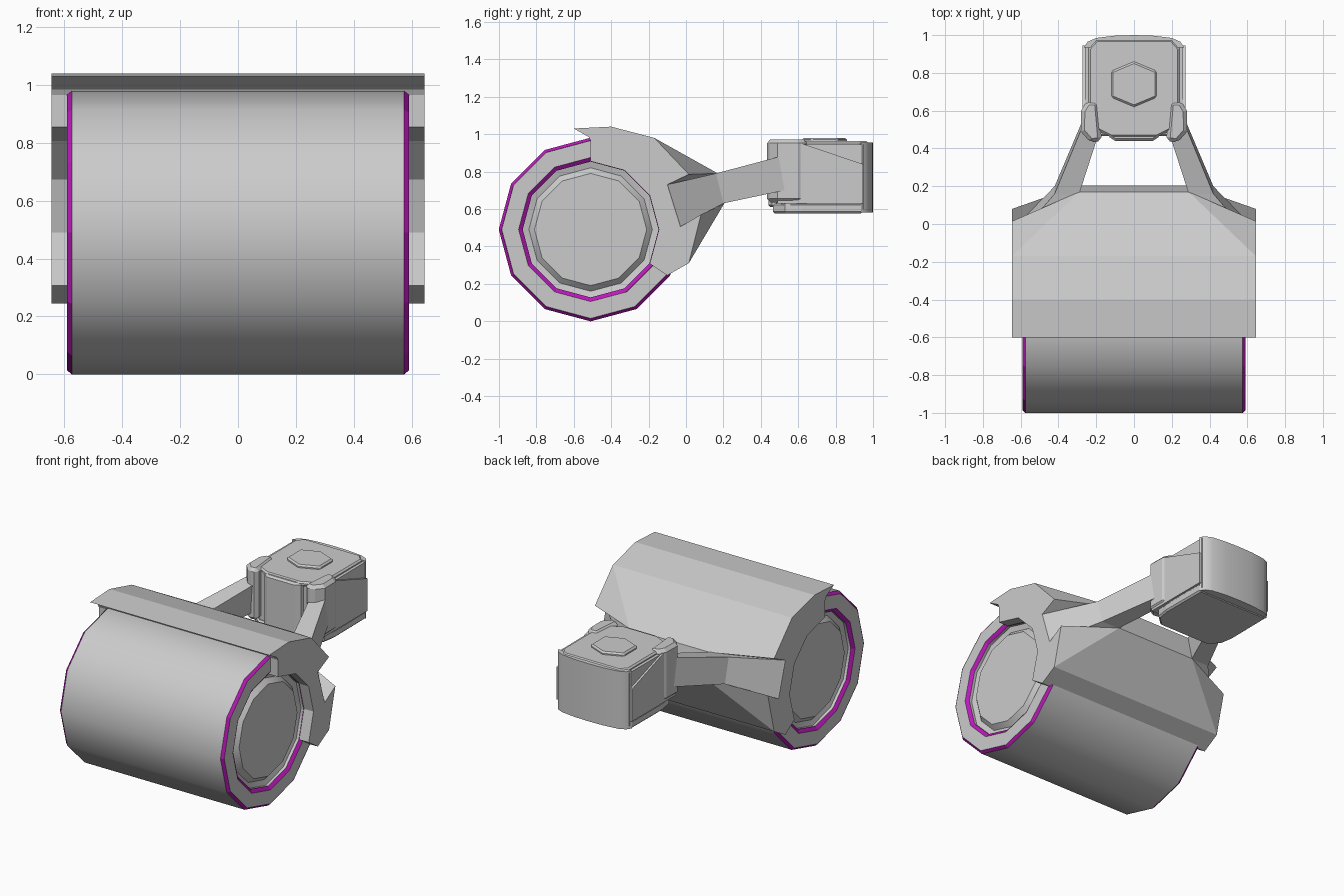
import bpy, bmesh, math
from mathutils import Vector

if "Cube" in bpy.data.objects:
    bpy.data.objects.remove(bpy.data.objects["Cube"])

CY, CZ = -0.51, 0.49          # drum axis


def make(name, verts, faces, bevel=0.0, smooth=None, mat=None):
    me = bpy.data.meshes.new(name)
    me.from_pydata([tuple(v) for v in verts], [], faces)
    bm = bmesh.new()
    bm.from_mesh(me)
    bmesh.ops.recalc_face_normals(bm, faces=bm.faces)
    bm.to_mesh(me)
    bm.free()
    ob = bpy.data.objects.new(name, me)
    bpy.context.collection.objects.link(ob)
    if mat:
        me.materials.append(mat)
    if bevel:
        m = ob.modifiers.new("bevel", 'BEVEL')
        m.width, m.segments, m.limit_method = bevel, 1, 'ANGLE'
        m.angle_limit = math.radians(50)
    if smooth:
        bpy.ops.object.select_all(action='DESELECT')
        ob.select_set(True)
        bpy.context.view_layer.objects.active = ob
        bpy.ops.object.shade_smooth_by_angle(angle=math.radians(smooth))
    return ob


def loft(name, sections, **kw):
    """Closed solid through matching cross-sections."""
    n = len(sections[0])
    verts = [v for s in sections for v in s]
    faces = [list(range(n)), [len(verts) - n + i for i in range(n)]]
    for k in range(len(sections) - 1):
        a = k * n
        faces += [(a + i, a + (i + 1) % n, a + n + (i + 1) % n, a + n + i) for i in range(n)]
    return make(name, verts, faces, **kw)


def prism_z(name, outline, z0, z1, **kw):
    return loft(name, [[(x, y, z) for x, y in outline] for z in (z0, z1)], **kw)


def prism_x(name, outline, x0, x1, **kw):
    return loft(name, [[(x, y, z) for y, z in outline] for x in (x0, x1)], **kw)


def mirrored(half):
    """Full outline from its +x half, listed front to back."""
    return half + [(-x, y) for x, y in reversed(half) if x]


def circle(x, r):
    return [(x, CY + r * math.sin(math.tau * i / 12), CZ - r * math.cos(math.tau * i / 12))
            for i in range(12)]


def ring(name, profile, mat):
    """Closed 12-sided ring turned about the drum axis."""
    n = len(profile)
    verts = [v for x, r in profile for v in circle(x, r)]
    faces = [(k * 12 + i, k * 12 + (i + 1) % 12, (k + 1) % n * 12 + (i + 1) % 12, (k + 1) % n * 12 + i)
             for k in range(n) for i in range(12)]
    return make(name, verts, faces, mat=mat)


# Drum: twelve-sided tube with recessed ends
end = [(0.575, 0.30), (0.545, 0.33), (0.555, 0.365), (0.575, 0.365),
       (0.575, 0.385), (0.59, 0.385), (0.59, 0.475), (0.575, 0.475), (0.575, 0.49)]
loft("drum", [circle(-x, r) for x, r in end] + [circle(x, r) for x, r in reversed(end)], smooth=35)

# Coloured trim rings on both drum ends
trim = bpy.data.materials.new("magenta_trim")
trim.diffuse_color = (0.5, 0.01, 0.5, 1)
trim.use_nodes = True
trim.node_tree.nodes["Principled BSDF"].inputs["Base Color"].default_value = trim.diffuse_color
for s, side in ((1, "right"), (-1, "left")):
    ring("outer_trim_" + side, [(s * 0.574, 0.491), (s * 0.591, 0.476), (s * 0.575, 0.474)], trim)
    ring("inner_trim_" + side, [(s * 0.591, 0.385), (s * 0.575, 0.363), (s * 0.574, 0.386)], trim)

# Housing: notched end profile, bridged to a narrower rear edge
profile = [(-0.60, 1.03), (-0.40, 1.04), (-0.17, 0.98), (0.015, 0.785), (-0.10, 0.73),
           (-0.03, 0.505), (0.08, 0.57), (0.015, 0.31), (-0.10, 0.245)]
for deg in (-30, 0, 30, 60, 90):
    a = math.radians(deg)
    profile.append((CY + 0.365 * math.cos(a), CZ + 0.365 * math.sin(a)))
profile += [(-0.51, 0.965), (-0.52, 0.985)]
n = len(profile)
verts = [(s * 0.645, y, z) for s in (1, -1) for y, z in profile]
verts += [(s * 0.29, y, z) for s in (1, -1) for y, z in ((0.17, 0.79), (0.205, 0.63))]
faces = [list(range(n)), list(range(n, 2 * n))]
faces += [(i, (i + 1) % n, n + (i + 1) % n, n + i) for i in range(n) if not 2 <= i < 7]
for o, m in ((0, 2 * n), (n, 2 * n + 2)):
    faces += [(o + 2, o + 3, m), (o + 3, o + 4, m), (o + 4, o + 5, m + 1, m),
              (o + 5, o + 6, m + 1), (o + 6, o + 7, m + 1)]
m = 2 * n
faces += [(2, m, m + 2, n + 2), (m, m + 1, m + 3, m + 2), (m + 1, 7, n + 7, m + 3)]
make("housing", verts, faces)

# Arms: from the housing notches up to the head
for s, side in ((1, "right"), (-1, "left")):
    def sec(xi, xo, top, bot):
        return [(s * xi, *top), (s * xo, *top), (s * xo, *bot), (s * xi, *bot)]
    loft("arm_" + side, [sec(0.60, 0.643, (-0.10, 0.73), (-0.03, 0.505)),
                         sec(0.29, 0.42, (0.16, 0.79), (0.20, 0.63)),
                         sec(0.18, 0.28, (0.50, 0.88), (0.53, 0.70))])
    # Collar where the arm meets the head
    c = [(s * x, y) for x, y in ((0.17, 0.44), (0.23, 0.43), (0.282, 0.49),
                                 (0.28, 0.60), (0.25, 0.65), (0.19, 0.65))]
    prism_z("collar_" + side, c, 0.635, 0.972, bevel=0.02)
    # Sloped side panel
    prism_x("side_panel_" + side, [(0.49, 0.63), (0.49, 0.95), (0.62, 0.95), (0.945, 0.84), (0.945, 0.63)],
            s * 0.20, s * 0.272)

# Head body, base slab and curved back
prism_z("head_body", mirrored([(0.17, 0.48), (0.25, 0.53), (0.26, 0.65), (0.258, 0.95)]), 0.60, 0.945)
prism_z("head_base", mirrored([(0.18, 0.465), (0.25, 0.53), (0.265, 0.62), (0.262, 0.945)]), 0.575, 0.63, bevel=0.01)
prism_z("head_back", mirrored([(0.265, 0.935), (0.245, 0.965), (0.20, 0.985), (0.10, 0.997), (0, 1.0)]),
        0.58, 0.955, smooth=40)

# Front neck block and top plate
prism_z("head_front", mirrored([(0.10, 0.44), (0.13, 0.46), (0.15, 0.52)]), 0.61, 0.955, bevel=0.012)
prism_z("top_plate", mirrored([(0.12, 0.46), (0.20, 0.50), (0.24, 0.60), (0.24, 0.93), (0.20, 0.975)]),
        0.93, 0.962, bevel=0.01)

# Hexagonal button
hexa = [(0, 0.86), (0.12, 0.81), (0.12, 0.67), (0, 0.62), (-0.12, 0.67), (-0.12, 0.81)]
prism_z("top_button", hexa, 0.95, 0.98, bevel=0.01)
